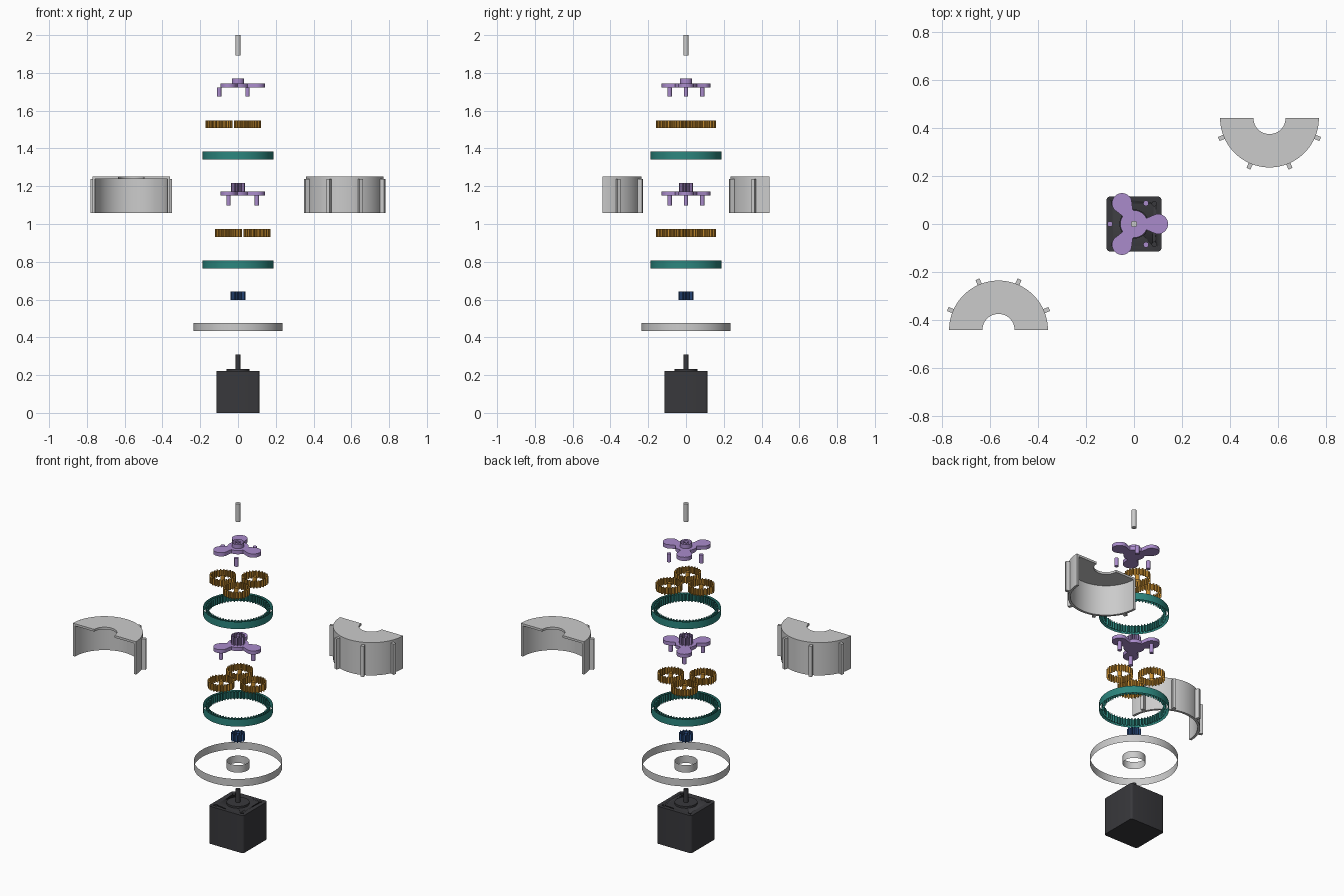
import bpy, bmesh
from math import sin, cos, pi, radians, sqrt

if "Cube" in bpy.data.objects:
    bpy.data.objects.remove(bpy.data.objects["Cube"])

def material(name, col):
    m = bpy.data.materials.new(name)
    m.diffuse_color = (*col, 1)
    m.use_nodes = True
    m.node_tree.nodes["Principled BSDF"].inputs["Base Color"].default_value = m.diffuse_color
    return m

DARK = material("dark", (0.04, 0.04, 0.045))
TEAL = material("teal", (0.025, 0.24, 0.21))
ORANGE = material("orange", (0.58, 0.27, 0.03))
PURPLE = material("purple", (0.40, 0.26, 0.60))
BLUE = material("blue", (0.03, 0.10, 0.30))

def circle(r, n=48, c=(0, 0)):
    return [(c[0] + r * cos(2 * pi * i / n), c[1] + r * sin(2 * pi * i / n)) for i in range(n)]

def arc(r, a0, a1, n=40):
    return [(r * cos(a0 + (a1 - a0) * i / n), r * sin(a0 + (a1 - a0) * i / n)) for i in range(n + 1)]

def teeth(n, root, tip, c=(0, 0), phase=0):
    """Trapezoid tooth outline."""
    pts = []
    for i in range(n):
        for f, r in ((-.29, root), (-.13, tip), (.13, tip), (.29, root)):
            a = 2 * pi * (i + f) / n + phase
            pts.append((c[0] + r * cos(a), c[1] + r * sin(a)))
    return pts

def extrude(bm, pts, z0, z1, cap=True, inward=False):
    """Raise an outline into a wall, with or without end caps."""
    lo = [bm.verts.new((x, y, z0)) for x, y in pts]
    hi = [bm.verts.new((x, y, z1)) for x, y in pts]
    n = len(pts)
    for i in range(n):
        j = (i + 1) % n
        f = [lo[i], lo[j], hi[j], hi[i]]
        bm.faces.new(f[::-1] if inward else f)
    if cap:
        bm.faces.new(lo[::-1])
        bm.faces.new(hi)

def finish(bm, name, mat=None):
    me = bpy.data.meshes.new(name)
    bm.to_mesh(me)
    bm.free()
    ob = bpy.data.objects.new(name, me)
    bpy.context.collection.objects.link(ob)
    if mat:
        me.materials.append(mat)
    bpy.ops.object.select_all(action='DESELECT')
    ob.select_set(True)
    bpy.context.view_layer.objects.active = ob
    bpy.ops.object.shade_smooth_by_angle(angle=radians(25))
    return ob

def tube(name, outer, inner, z0, z1, mat=None):
    """Open-ended part: outer wall and inner wall only."""
    bm = bmesh.new()
    extrude(bm, outer, z0, z1, cap=False)
    extrude(bm, inner, z0, z1, cap=False, inward=True)
    return finish(bm, name, mat)

def solid(name, pts, z0, z1, mat=None):
    bm = bmesh.new()
    extrude(bm, pts, z0, z1)
    return finish(bm, name, mat)

# Motor: rounded square body with four screw holes, boss and shaft
H, R = 0.1145, 0.014
body = []
for k in range(4):
    a = k * pi / 2
    sx, sy = (1, -1, -1, 1)[k], (1, 1, -1, -1)[k]
    body += [(sx * (H - R) + x, sy * (H - R) + y) for x, y in arc(R, a, a + pi / 2, 4)]
motor = solid("motor_body", body, 0, 0.222, DARK)
bm = bmesh.new()
for sx in (-1, 1):
    for sy in (-1, 1):
        extrude(bm, circle(0.0095, 20, (sx * .085, sy * .085)), 0.19, 0.25)
cutter = finish(bm, "screw_hole_cutter", DARK)
cutter.hide_render = True
cutter.hide_viewport = True
mod = motor.modifiers.new("screw_holes", 'BOOLEAN')
mod.object = cutter
mod.operation = 'DIFFERENCE'
mod.solver = 'EXACT'
solid("motor_boss", circle(0.061), 0.222, 0.233, DARK)
solid("motor_shaft", circle(0.0125, 24), 0.233, 0.309, DARK)

# Base ring and sun gear
tube("base_ring", circle(0.236, 96), circle(0.061), 0.433, 0.477)
tube("sun_gear", teeth(12, 0.027, 0.0385), circle(0.012, 24), 0.598, 0.642, BLUE)

# Two stages of ring gear and three planets
PO = 0.1
def stage(label, ring_z, planet_z, turn):
    tube(label + "_ring_gear", circle(0.187, 96), teeth(60, 0.173, 0.161), ring_z, ring_z + 0.043, TEAL)
    for k in range(3):
        a = turn + k * 2 * pi / 3
        c = (PO * cos(a), PO * sin(a))
        tube(f"{label}_planet_gear_{k + 1}", teeth(24, 0.060, 0.072, c, a), circle(0.012, 24, c),
             planet_z, planet_z + 0.041, ORANGE)

stage("lower", 0.764, 0.932, 0)
stage("upper", 1.341, 1.508, pi)

def carrier_outline(hub=0.057, arm=0.042, half=0.026, n=360):
    """Three-armed plate as a polar outline: hub, bars and round ends."""
    pts = []
    for i in range(n):
        t = 2 * pi * i / n
        d = (t + pi / 3) % (2 * pi / 3) - pi / 3
        r = hub
        s = PO * abs(sin(d))
        if s < arm:
            r = max(r, PO * cos(d) + sqrt(arm ** 2 - s ** 2))
        elif abs(sin(d)) > 0:
            r = max(r, min(half / abs(sin(d)), PO))
        pts.append((r * cos(t), r * sin(t)))
    return pts

# Carriers: plate, pins and hub
def carrier(label, z0, z1, pin_z, turn):
    bm = bmesh.new()
    extrude(bm, carrier_outline(), z0, z1)
    for k in range(3):
        a = turn + k * 2 * pi / 3
        extrude(bm, circle(0.0115, 24, (PO * cos(a), PO * sin(a))), pin_z, z0)
    finish(bm, label + "_carrier", PURPLE)

carrier("lower", 1.15, 1.171, 1.097, 0)
tube("lower_carrier_gear", teeth(12, 0.027, 0.0375), circle(0.012, 24), 1.171, 1.218, PURPLE)
carrier("upper", 1.723, 1.745, 1.674, pi)
tube("upper_carrier_hub", circle(0.033, 40), arc(0.0145, radians(125), radians(415), 24), 1.745, 1.771, PURPLE)

# Output shaft
solid("output_shaft", circle(0.0135, 24), 1.893, 2.0)

# Half housings: curved wall, holed top and four ribs
def housing(name, x, y, turn):
    bm = bmesh.new()
    zb, zt, zc = 1.058, 1.252, 1.239
    extrude(bm, arc(0.206, 0, pi) + arc(0.192, pi, 0), zb, zc)
    extrude(bm, arc(0.206, 0, pi) + arc(0.067, pi, 0, 24), zc, zt)
    for k in range(4):
        a = radians(22.5 + 45 * k)
        rib = [(0.2, -.009), (0.229, -.009), (0.229, .009), (0.2, .009)]
        extrude(bm, [(u * cos(a) - v * sin(a), u * sin(a) + v * cos(a)) for u, v in rib], zb, zc)
    ob = finish(bm, name)
    ob.location = (x, y, 0)
    ob.rotation_euler.z = turn

housing("left_housing_half", -0.565, -0.442, 0)
housing("right_housing_half", 0.565, 0.442, pi)
